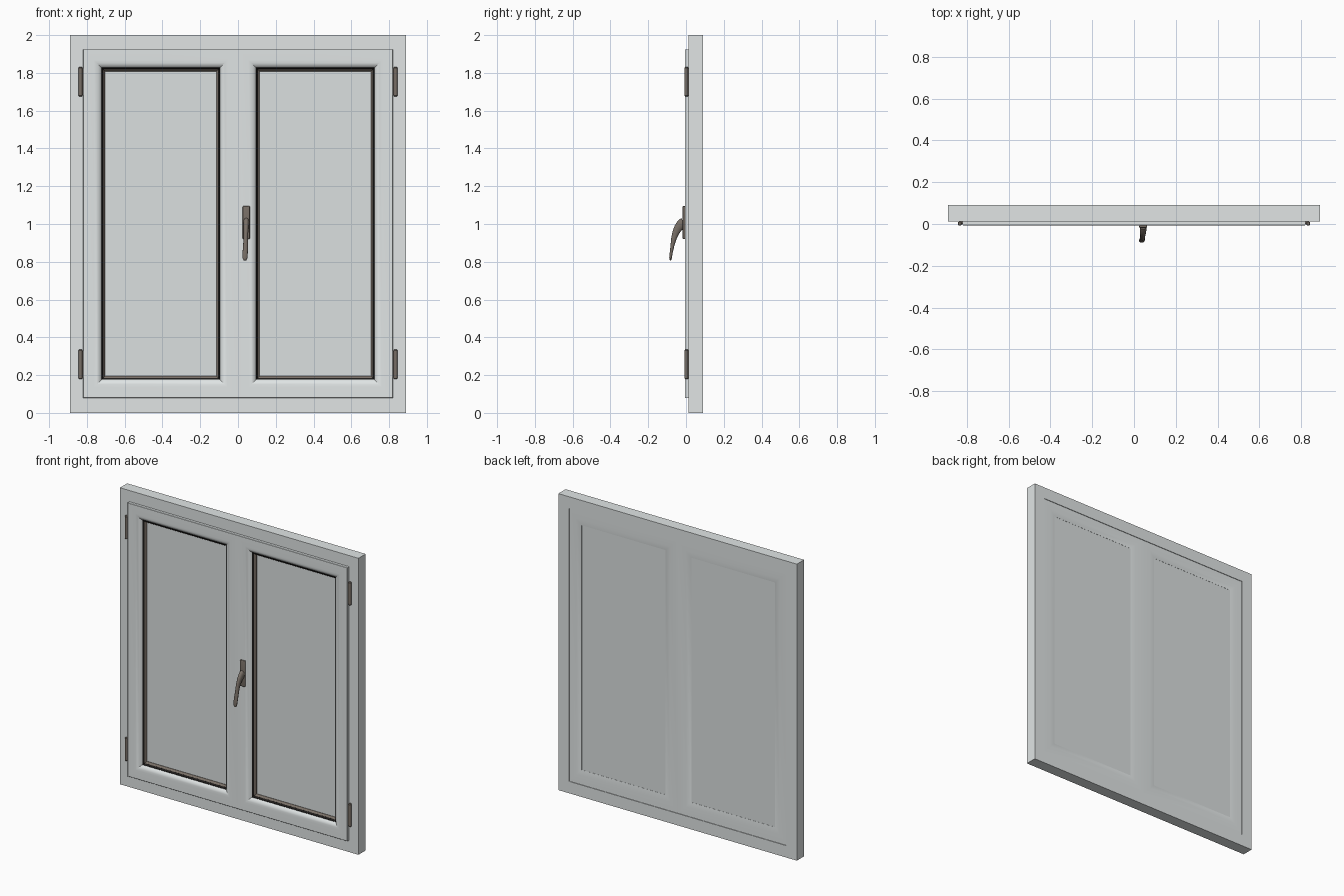
import bpy, bmesh, math
from mathutils import Vector

if "Cube" in bpy.data.objects:
    bpy.data.objects.remove(bpy.data.objects["Cube"])


def material(name, rgb):
    m = bpy.data.materials.new(name)
    m.diffuse_color = (*rgb, 1)
    m.use_nodes = True
    m.node_tree.nodes["Principled BSDF"].inputs["Base Color"].default_value = m.diffuse_color
    return m


GREY = material("light_grey_paint", (0.75, 0.785, 0.785))
GLASS = material("glass_grey", (0.71, 0.745, 0.745))
SEAL = material("black_seal", (0.012, 0.011, 0.010))
METAL = material("brown_metal", (0.19, 0.16, 0.135))


def finish(name, bm, mat, angle=None):
    bmesh.ops.recalc_face_normals(bm, faces=bm.faces)
    me = bpy.data.meshes.new(name)
    bm.to_mesh(me)
    bm.free()
    me.materials.append(mat)
    ob = bpy.data.objects.new(name, me)
    bpy.context.collection.objects.link(ob)
    if angle:
        bpy.ops.object.select_all(action='DESELECT')
        ob.select_set(True)
        bpy.context.view_layer.objects.active = ob
        bpy.ops.object.shade_smooth_by_angle(angle=math.radians(angle))
    return ob


def skin(bm, loops, wrap):
    """Bridge equal-length vertex loops with quads."""
    n = len(loops[0])
    for i in range(len(loops) if wrap else len(loops) - 1):
        a, b = loops[i], loops[(i + 1) % len(loops)]
        for k in range(n):
            bm.faces.new((a[k], a[(k + 1) % n], b[(k + 1) % n], b[k]))


def mitred_ring(name, rect, profile, mat, angle=None):
    """Sweep a closed (inset, y) profile around a rectangle with mitred corners."""
    x0, x1, z0, z1 = rect
    bm = bmesh.new()
    loops = [[bm.verts.new(p) for p in ((x0 + d, y, z0 + d), (x1 - d, y, z0 + d),
                                        (x1 - d, y, z1 - d), (x0 + d, y, z1 - d))]
             for d, y in profile]
    skin(bm, loops, True)
    return finish(name, bm, mat, angle)


def box(name, lo, hi, mat, bevel=0):
    bm = bmesh.new()
    bmesh.ops.create_cube(bm, size=1)
    for v in bm.verts:
        v.co = Vector([(a + b) / 2 + c * (b - a) for a, b, c in zip(lo, hi, v.co)])
    if bevel:
        bmesh.ops.bevel(bm, geom=bm.edges[:], offset=bevel, segments=3,
                        profile=0.5, affect='EDGES')
    return finish(name, bm, mat, 35 if bevel else None)


# Fixed outer frame
mitred_ring("outer_frame", (-0.89, 0.89, 0, 2),
            [(0, 0.013), (0, 0.09), (0.08, 0.09), (0.08, 0.013)], GREY)

# Two sashes with moulded members, seals, glazing strips and glass panes
sash_profile = [(0, 0.086), (0, -0.004), (0.002, -0.006),
                (0.058, -0.006), (0.072, -0.004), (0.084, 0.001), (0.093, 0.008),
                (0.098, 0.016), (0.098, 0.080), (0.062, 0.086)]
seal_profile = [(0.094, 0.014), (0.099, 0.013), (0.107, 0.022),
                (0.107, 0.040), (0.094, 0.040)]
strip_profile = [(0.106, 0.022), (0.110, 0.024), (0.117, 0.034),
                 (0.117, 0.040), (0.106, 0.040)]
for side, x0, x1 in (("left", -0.82, 0.002), ("right", -0.002, 0.82)):
    rect = (x0, x1, 0.079, 1.925)
    mitred_ring(side + "_sash", rect, sash_profile, GREY, 30)
    mitred_ring(side + "_seal", rect, seal_profile, SEAL)
    mitred_ring(side + "_glazing_strip", rect, strip_profile, METAL)
    box(side + "_glass", (x0 + 0.096, 0.036, 0.175), (x1 - 0.096, 0.079, 1.829), GLASS)

# Hinges: barrel plus thin leaf, two per side
for sx, side in ((-1, "left"), (1, "right")):
    for zc, level in ((0.257, "lower"), (1.753, "upper")):
        bm = bmesh.new()
        loops = []
        for z, r in ((-0.078, 0.007), (-0.074, 0.010), (0.074, 0.010), (0.078, 0.007)):
            loops.append([bm.verts.new((sx * 0.834 + r * math.cos(k * math.pi / 8),
                                        0.002 + r * math.sin(k * math.pi / 8), zc + z))
                          for k in range(16)])
        skin(bm, loops, False)
        bm.faces.new(loops[0])
        bm.faces.new(loops[-1])
        finish(f"{side}_{level}_hinge_barrel", bm, METAL, 35)
        xs = sorted((sx * 0.821, sx * 0.838))
        box(f"{side}_{level}_hinge_leaf", (xs[0], 0.0, zc - 0.07),
            (xs[1], 0.016, zc + 0.07), METAL)

# Handle back plate
box("handle_plate", (0.025, -0.018, 0.92), (0.063, -0.004, 1.095), METAL, 0.005)

# Curved handle grip: elliptical sections (x, y, z, half width, half depth)
path = [(0.044, -0.012, 1.005, 0.017, 0.030), (0.044, -0.026, 0.998, 0.016, 0.026),
        (0.043, -0.042, 0.978, 0.014, 0.022), (0.042, -0.055, 0.952, 0.012, 0.018),
        (0.041, -0.065, 0.920, 0.012, 0.014), (0.040, -0.072, 0.885, 0.013, 0.010),
        (0.038, -0.078, 0.850, 0.014, 0.008), (0.037, -0.082, 0.820, 0.013, 0.007),
        (0.037, -0.083, 0.808, 0.008, 0.004)]
bm = bmesh.new()
loops = []
for i, (x, y, z, w, h) in enumerate(path):
    a, b = path[max(i - 1, 0)], path[min(i + 1, len(path) - 1)]
    t = Vector((0, b[1] - a[1], b[2] - a[2])).normalized()
    n = Vector((0, -t.z, t.y))
    loops.append([bm.verts.new(Vector((x, y, z)) + n * h * math.sin(k * math.pi / 8)
                               + Vector((w * math.cos(k * math.pi / 8), 0, 0)))
                  for k in range(16)])
skin(bm, loops, False)
bm.faces.new(loops[0])
bm.faces.new(loops[-1])
finish("handle_grip", bm, METAL, 50)
